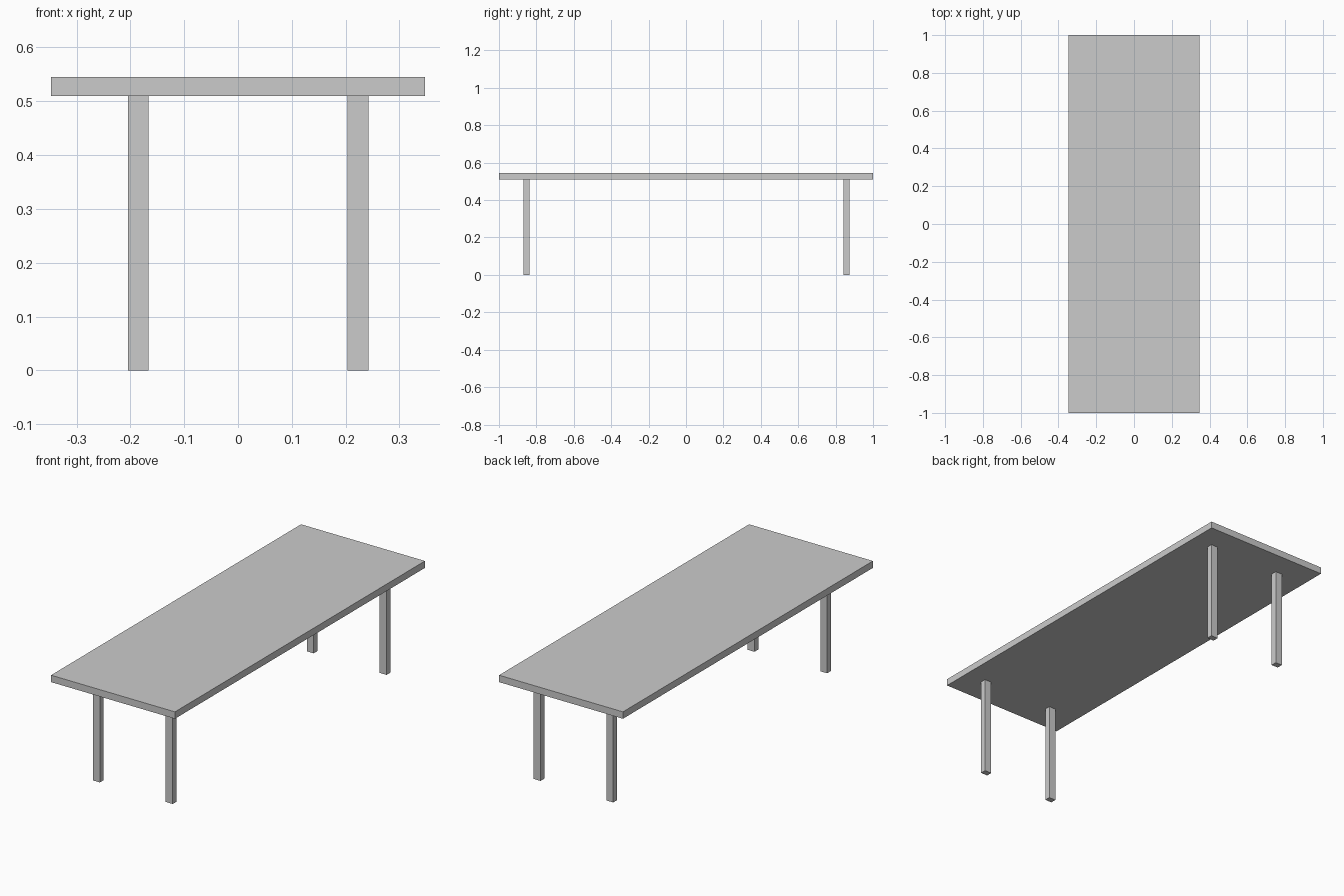
import bpy

if "Cube" in bpy.data.objects:
    bpy.data.objects.remove(bpy.data.objects["Cube"])


def box(name, x0, x1, y0, y1, z0, z1):
    """Axis-aligned box between the given bounds."""
    bpy.ops.mesh.primitive_cube_add(
        size=1, location=((x0 + x1) / 2, (y0 + y1) / 2, (z0 + z1) / 2))
    ob = bpy.context.object
    ob.name = name
    ob.scale = (x1 - x0, y1 - y0, z1 - z0)
    bpy.ops.object.transform_apply(location=False, rotation=False, scale=True)
    return ob


TOP, UNDERSIDE = 0.545, 0.51

# Table top
box("table_top", -0.347, 0.347, -1.0, 1.0, UNDERSIDE, TOP)

# Four legs, set slightly off centre towards +x
for side, x0, x1 in (("left", -0.204, -0.166), ("right", 0.203, 0.242)):
    for end, y0, y1 in (("front", -0.868, -0.838), ("back", 0.843, 0.874)):
        box(f"{end}_{side}_leg", x0, x1, y0, y1, 0.0, UNDERSIDE)
